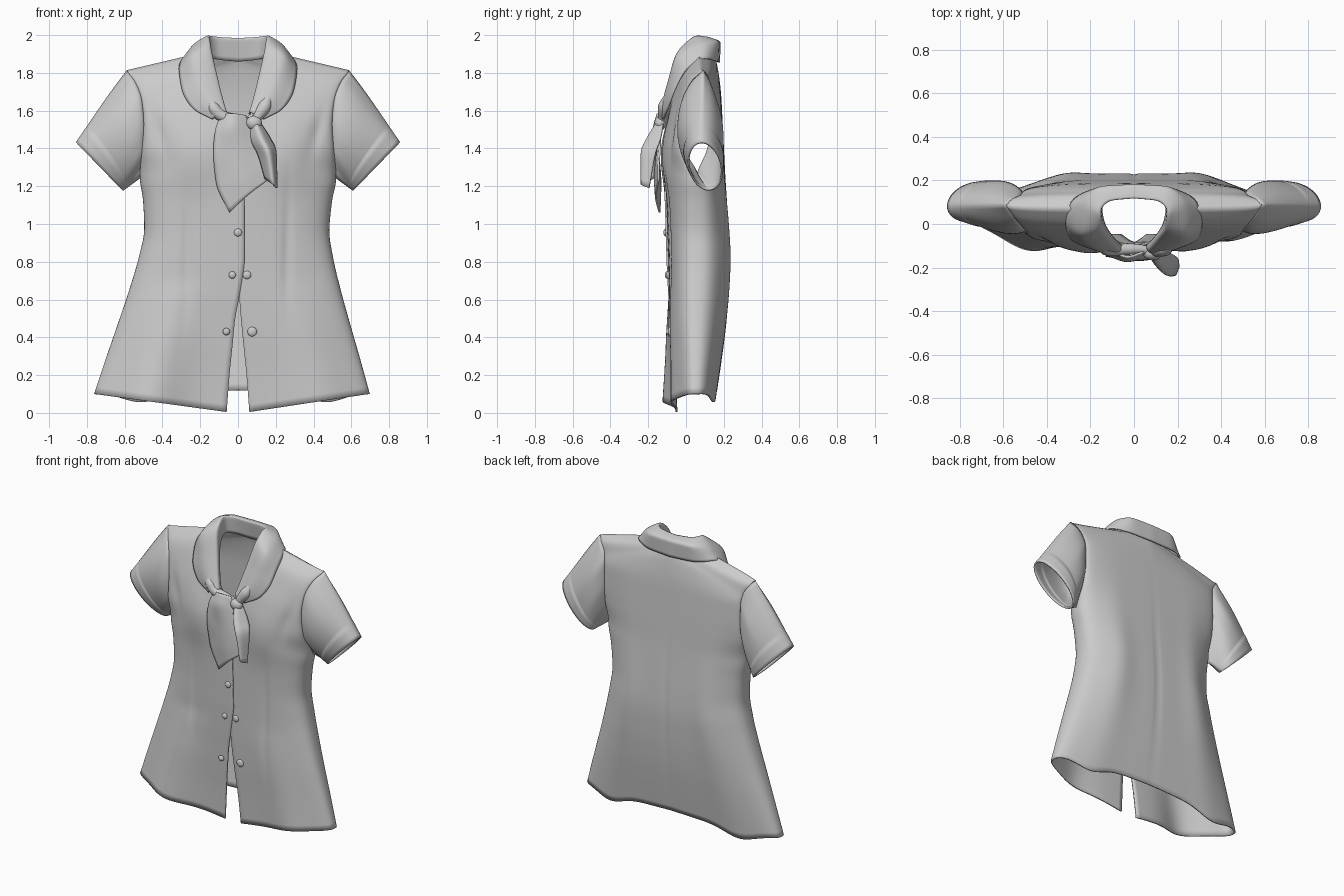
import bpy, bmesh, math
from mathutils import Vector

if "Cube" in bpy.data.objects:
    bpy.data.objects.remove(bpy.data.objects["Cube"])

SUB, COLS = 5, 36


def smooth(rows, n):
    """Monotone cubic resampling of equal-length tuples, n steps per span."""
    k, dim = len(rows), len(rows[0])
    d = [[rows[i + 1][j] - rows[i][j] for j in range(dim)] for i in range(k - 1)]

    def tangent(i, j):
        a, b = d[max(i - 1, 0)][j], d[min(i, k - 2)][j]
        return 2 * a * b / (a + b) if a * b > 0 else 0
    out = []
    for i in range(k - 1):
        for s in range(n):
            t = s / n
            out.append(tuple(
                rows[i][j] + d[i][j] * t * t * (3 - 2 * t)
                + tangent(i, j) * t * (1 - t) ** 2 - tangent(i + 1, j) * t * t * (1 - t)
                for j in range(dim)))
    return out + [tuple(rows[-1])]


def clamp(v):
    return max(0.0, min(1.0, v))


def bell(v, mid, width):
    return math.exp(-((v - mid) / width) ** 2)


def cloth(name, grids, closed=False, thick=0.01):
    """Weld one or more point grids into one thin smooth sheet."""
    bm = bmesh.new()
    for g in grids:
        vs = [[bm.verts.new(p) for p in row] for row in g]
        w = len(vs[0])
        for a, b in zip(vs, vs[1:]):
            for j in range(w if closed else w - 1):
                m = (j + 1) % w
                bm.faces.new((a[j], a[m], b[m], b[j]))
    bmesh.ops.remove_doubles(bm, verts=bm.verts, dist=0.001)
    bmesh.ops.recalc_face_normals(bm, faces=bm.faces)
    me = bpy.data.meshes.new(name)
    bm.to_mesh(me)
    bm.free()
    me.shade_smooth()
    ob = bpy.data.objects.new(name, me)
    bpy.context.collection.objects.link(ob)
    mod = ob.modifiers.new("thickness", 'SOLIDIFY')
    mod.thickness, mod.offset = thick, 0
    return ob


def mirror(grid):
    return [[(-x, y, z) for x, y, z in row] for row in grid]


# Half panels: inner edge x, y, z then outer edge x, y, z, from hem to shoulder
FRONT = [
    (.06, -.05, .005, .725, .05, .10), (.045, -.06, .2, .67, .05, .28),
    (.025, -.075, .4, .61, .05, .47), (.008, -.085, .6, .555, .055, .65),
    (0, -.09, .8, .51, .06, .82), (0, -.095, .97, .485, .06, .97),
    (0, -.1, 1.15, .495, .06, 1.12), (0, -.105, 1.35, .515, .06, 1.25),
    (.01, -.1, 1.5, .503, -.01, 1.40), (.07, -.085, 1.6, .495, -.02, 1.53),
    (.11, -.045, 1.74, .505, -.01, 1.65), (.14, 0, 1.84, .54, .03, 1.75),
    (.16, .07, 1.91, .585, .09, 1.81)]
BACK_INNER = [
    (0, .16, .12), (0, .185, .29), (0, .208, .47), (0, .222, .65), (0, .228, .82),
    (0, .222, .97), (0, .212, 1.12), (0, .203, 1.26), (0, .195, 1.42), (0, .188, 1.56),
    (0, .18, 1.70), (0, .15, 1.875), (.1, .125, 1.89), (.16, .07, 1.91)]
BACK_OUTER = [r[3:] for r in FRONT[:8]] + [
    (.515, .115, 1.40), (.51, .135, 1.53), (.51, .135, 1.65),
    (.52, .125, 1.72), (.555, .11, 1.78), (.585, .09, 1.81)]
BACK = [a + b for a, b in zip(BACK_INNER, BACK_OUTER)]


def panel(rows, side, front):
    grid = []
    for xi, yi, zi, xo, yo, zo in smooth(rows, SUB):
        if front and side < 0:      # the left front laps over the right
            lap = clamp((zi - .5) / .3) * clamp((1.6 - zi) / .15)
            xi, yi = xi - .035 * lap, yi - .008 * lap
        line = []
        for c in range(COLS + 1):
            u = math.sin(c / COLS * math.pi / 2)
            z = zi + (zo - zi) * u
            x = xi + (xo - xi) * u
            y = yo + (yi - yo) * max(0, 1 - u ** 2.6) ** (1 / 2.6)
            fade = 1 - u ** 4
            if front:   # hem flare, bust, dart and drape fold
                y -= (.1 if side < 0 else .045) * bell(u, .62, .25) * clamp(1 - z / .7) ** .9 * fade
                y -= .026 * bell(u, .5, .25) * bell(z, 1.36, .17) * fade
                y += .012 * bell(x, .265 + .1 * clamp(.6 - z), .02) * bell(z, .85, .36)
                y += .012 * bell(x, .42 - .25 * (1.5 - z), .035) * bell(z, 1.48, .12)
            else:       # back folds and hem wave
                y += .022 * bell(u, .62, .2) * bell(z, .8, .5) * fade
                y -= .006 * bell(x, 0, .015) * bell(z, .8, .5)
                z -= .08 * bell(u, .7, .2) * clamp(1 - z / .5) * fade
            line.append((side * x - .035 * u * clamp(1 - z / 1.2), y, z))
        grid.append(line)
    return grid


panels = [panel(r, s, f) for s in (1, -1) for r, f in ((FRONT, True), (BACK, False))]
cloth("blouse_body", panels)

# Sleeves: armhole edge swept out to a flat oval cuff
f_edge = [Vector(r[-1]) for r in panels[0][7 * SUB:]]
b_edge = [Vector(r[-1]) for r in panels[1][7 * SUB:]][::-1]
arm, cuff = [], []
for edge, sign in ((f_edge, -1), (b_edge, 1)):
    for i, p in enumerate(edge[:-1]):
        a = i / (len(edge) - 1) * math.pi
        lift = math.cos(a) * sign
        y = sign * math.sin(a)
        arm.append((p, y))
        cuff.append(Vector((.733, .102, 1.305)) + lift * Vector((.122, -.02, .125)) + Vector((0, .082 * y, 0)))
sleeve = []
for t in [i / 16 for i in range(13)] + [.79, .8, .85, .9, .95, 1]:
    ring = []
    for (p, y), q in zip(arm, cuff):
        v = p.lerp(q, t)
        v.y += y * (.036 * math.sin(math.pi * t ** .7) + (.004 if t >= .8 else 0))
        bump = .012 * math.sin(math.pi * t) * max(0, (v.z - 1.4))
        ring.append((v.x + bump, v.y, v.z + bump))
    sleeve.append(ring)
cloth("right_sleeve", [sleeve], closed=True)
cloth("left_sleeve", [mirror(sleeve)], closed=True)


def sheet(stations, n=6):
    flat = smooth([tuple(v for p in s for v in p) for s in stations], n)
    return [smooth([r[i:i + 3] for i in range(0, len(r), 3)], n) for r in flat]


# Roll collar: stand, crest, fall and outer edge, centre back to front
collar = sheet([
    [(0, .14, 1.86), (0, .122, 1.98), (0, .178, 1.96), (0, .175, 1.855)],
    [(.1, .125, 1.87), (.11, .11, 1.987), (.15, .168, 1.96), (.16, .163, 1.86)],
    [(.15, .07, 1.88), (.158, .06, 1.993), (.23, .08, 1.95), (.285, .1, 1.875)],
    [(.14, .01, 1.85), (.15, -.015, 1.935), (.235, -.04, 1.90), (.31, .005, 1.82)],
    [(.11, -.045, 1.74), (.115, -.065, 1.78), (.2, -.09, 1.76), (.295, -.06, 1.71)],
    [(.08, -.08, 1.63), (.085, -.1, 1.66), (.15, -.122, 1.64), (.235, -.097, 1.61)],
    [(.06, -.1, 1.58), (.065, -.12, 1.59), (.1, -.135, 1.575), (.135, -.12, 1.555)]])
cloth("collar", [collar, mirror(collar)])

# Hanging tie ends
cloth("large_tie_end", [sheet([
    [(-.09, -.12, 1.575), (-.03, -.15, 1.585), (.04, -.13, 1.575)],
    [(-.12, -.14, 1.49), (-.03, -.17, 1.50), (.08, -.135, 1.48)],
    [(-.13, -.145, 1.38), (0, -.165, 1.38), (.12, -.14, 1.38)],
    [(-.115, -.135, 1.22), (.02, -.165, 1.25), (.15, -.145, 1.30)],
    [(-.045, -.14, 1.06), (.05, -.16, 1.15), (.155, -.145, 1.23)]])])
cloth("small_tie_end", [sheet([
    [(.06, -.12, 1.53), (.09, -.15, 1.54), (.12, -.12, 1.53)],
    [(.07, -.145, 1.45), (.12, -.2, 1.46), (.17, -.135, 1.45)],
    [(.11, -.16, 1.36), (.16, -.235, 1.37), (.2, -.16, 1.38)],
    [(.145, -.17, 1.24), (.185, -.235, 1.21), (.205, -.195, 1.19)]])])


def tube(name, pts):
    """Gathered cloth: a curve with a radius per point."""
    cu = bpy.data.curves.new(name, 'CURVE')
    cu.dimensions, cu.bevel_depth, cu.bevel_resolution = '3D', 1, 4
    cu.use_fill_caps = True
    sp = cu.splines.new('POLY')
    dense = smooth(pts, 6)
    sp.points.add(len(dense) - 1)
    for p, (x, y, z, r) in zip(sp.points, dense):
        p.co, p.radius = (x, y, z, 1), r
    sp.use_smooth = True
    bpy.context.collection.objects.link(bpy.data.objects.new(name, cu))


tube("left_gather", [(-.15, -.1, 1.67, .008), (-.125, -.112, 1.61, .033),
                     (-.08, -.117, 1.57, .03), (0, -.115, 1.555, .025), (.07, -.12, 1.54, .02)])
tube("right_gather", [(.17, -.1, 1.69, .008), (.14, -.112, 1.62, .036),
                      (.105, -.122, 1.57, .028), (.085, -.125, 1.53, .022)])


def ball(name, loc, size):
    bpy.ops.mesh.primitive_uv_sphere_add(segments=20, ring_count=12, radius=1, location=loc)
    ob = bpy.context.object
    ob.name, ob.scale = name, size
    ob.data.shade_smooth()


# Knot and buttons
ball("tie_knot", (.085, -.135, 1.535), (.042, .032, .038))
for i, (x, y, z, r) in enumerate([(0, -.108, .955, .021), (-.03, -.1, .73, .019),
                                  (.048, -.092, .73, .022), (-.062, -.092, .43, .019),
                                  (.075, -.084, .43, .025)]):
    ball("button_%d" % (i + 1), (x, y, z), (r, .012, r))
